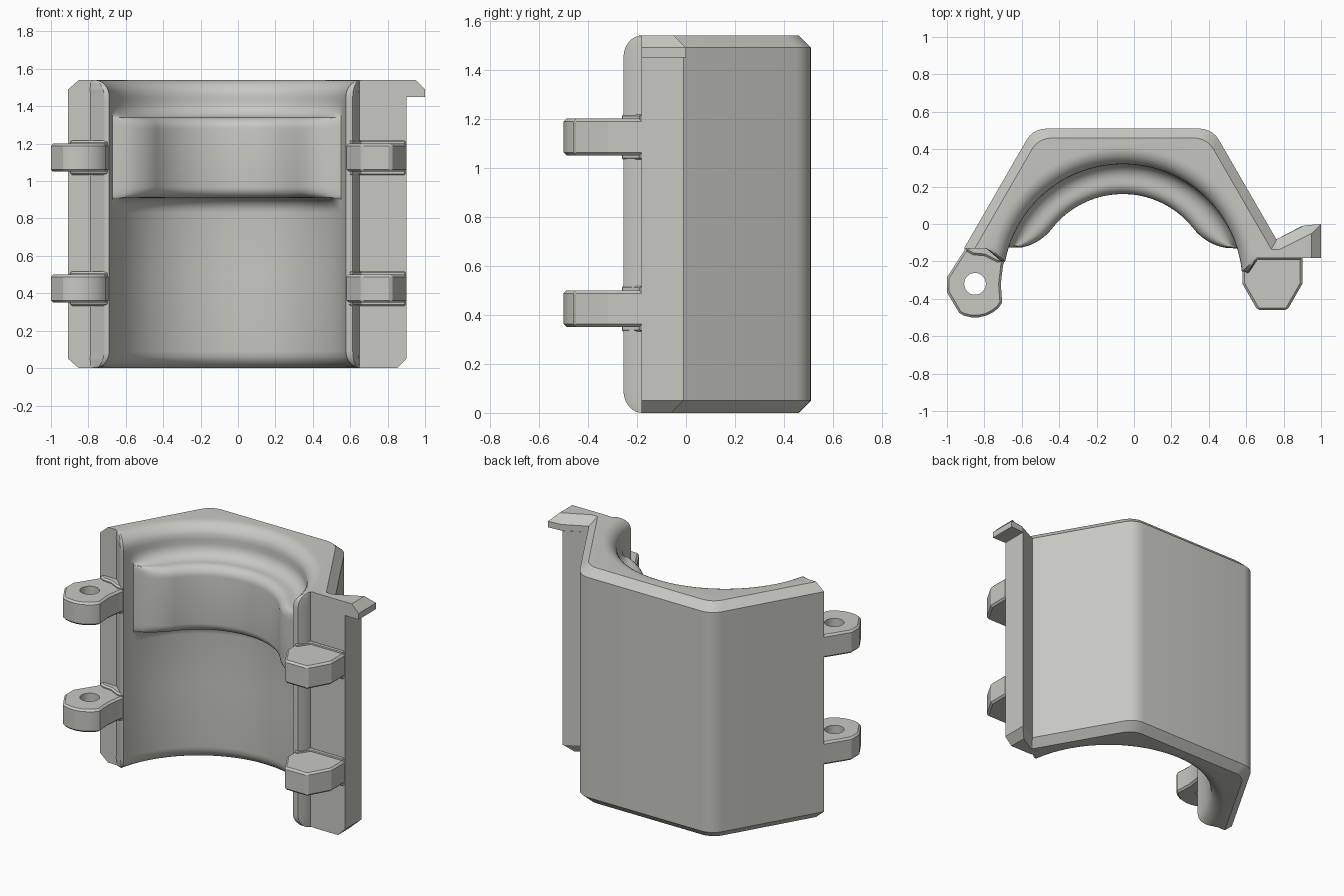
import bpy, bmesh, math
from math import sin, cos, asin, pi, radians, sqrt

if "Cube" in bpy.data.objects:
    bpy.data.objects.remove(bpy.data.objects["Cube"])

grey = bpy.data.materials.new("warm_grey")
grey.diffuse_color = (0.58, 0.58, 0.54, 1)
grey.use_nodes = True
grey.node_tree.nodes["Principled BSDF"].inputs["Base Color"].default_value = grey.diffuse_color

CX, CY = -0.06, -0.32          # bore axis
BORE, APOTHEM, H = 0.64, 0.83, 1.54
FILLET, CHAMFER = 0.09, 0.05


def loft(name, sections):
    """Solid through closed sections of equal point count: [(z, [(x, y)...])]"""
    bm = bmesh.new()
    rings = []
    for z, pts in sections:
        zs = z if isinstance(z, list) else [z] * len(pts)
        rings.append([bm.verts.new((x, y, zz)) for (x, y), zz in zip(pts, zs)])
    n = len(rings[0])
    for a, b in zip(rings, rings[1:]):
        for i in range(n):
            j = (i + 1) % n
            bm.faces.new((a[i], a[j], b[j], b[i]))
    bm.faces.new(rings[0][::-1])
    bm.faces.new(rings[-1])
    bmesh.ops.remove_doubles(bm, verts=bm.verts, dist=1e-5)
    bmesh.ops.recalc_face_normals(bm, faces=bm.faces)
    me = bpy.data.meshes.new(name)
    bm.to_mesh(me)
    bm.free()
    me.materials.append(grey)
    ob = bpy.data.objects.new(name, me)
    bpy.context.collection.objects.link(ob)
    return ob


def activate(ob):
    bpy.ops.object.select_all(action='DESELECT')
    ob.select_set(True)
    bpy.context.view_layer.objects.active = ob


def smooth(ob, angle=28):
    activate(ob)
    bpy.ops.object.shade_smooth_by_angle(angle=radians(angle))


def prism(name, pts, z0, z1, bevel):
    ob = loft(name, [(z0, pts), (z1, pts)])
    activate(ob)
    m = ob.modifiers.new("bevel", 'BEVEL')
    m.width, m.segments, m.limit_method, m.angle_limit = bevel, 1, 'ANGLE', radians(50)
    bpy.ops.object.modifier_apply(modifier=m.name)
    return ob


# --- shell: half-hexagon outside, filleted bore with an inner rib ---
def section(z, rib):
    edge = min(z, H - z)
    c = max(0, CHAMFER - edge)
    t = max(0, FILLET - edge)
    r = BORE + FILLET - sqrt(FILLET ** 2 - t ** 2)
    grow = r - BORE
    a = APOTHEM - c
    # bore arc, right lip to left lip
    a0 = asin((-0.255 + 0.85 * grow - CY) / r)
    a1 = pi - asin((-0.20 + 0.75 * grow - CY) / r)
    pts, N = [], 72
    for i in range(N + 1):
        th = a0 + (a1 - a0) * i / N
        end = math.degrees(min(th, pi - th))
        u = min(1, max(0, (end - 18) / 20))
        rr = r - rib * sqrt(1 - (1 - u) ** 2)
        pts.append((CX + rr * cos(th), CY + rr * sin(th)))
    right, left = pts[0], pts[-1]

    def side(y):               # half width of the hexagon at height y
        return a / sqrt(3) + (CY + a - y) / sqrt(3)
    # left end, rounded into the bore
    q = CX - side(-0.13)
    pts.append((left[0] + 0.12 * (q - left[0]), left[1] + 0.004))
    pts.append((left[0] + 0.27 * (q - left[0]), 0.5 * (left[1] - 0.13)))
    pts.append((left[0] + 0.45 * (q - left[0]), -0.13))
    pts.append((q, -0.13))
    # softened hexagon corners
    R = 0.12
    k = (a - R) * 2 / sqrt(3)
    for base, s in ((150, -1), (90, 1)):
        for i in range(6):
            ang = radians(base - 60 * i / 5)
            pts.append((CX + s * k / 2 + R * cos(ang), CY + a - R + R * sin(ang)))
    # right end with a small projecting lip
    pts.append((CX + side(-0.18), -0.18))
    xo = max(0.65, right[0] + 0.006)
    w = xo - right[0]
    pts += [(xo, -0.178), (xo - 0.1 * w, 0.45 * right[1] - 0.55 * 0.18),
            (xo - 0.5 * w, right[1])]
    return z, pts


levels = [(0.05, 0), (H - 0.05, 0), (0.5, 0)]
for i in range(9):
    f = FILLET * (1 - sin(pi / 2 * i / 8))
    f = FILLET * (1 - cos(pi / 2 * i / 8)) if i else 0
    levels += [(f, 0), (H - f, 0)]
mid = 1.125
for i in range(7):
    g = pi / 2 * i / 6
    lo, hi = (0.295 - 0.08 * sin(g), 0.08 - 0.08 * cos(g)), (0.155 + 0.06 * cos(g), 0.10 + 0.06 * sin(g))
    for d, h in (lo, hi):
        levels += [(mid - d, h), (mid + d, h)]


def order(l):
    # on the flat rib shoulders the height decides the order
    z, h = l
    return (round(z, 4), h if z < mid else -h)


shell = loft("shell", [section(z, h) for z, h in sorted(levels, key=order)])
smooth(shell)


# --- side flange with a thumb tab at its top ---
def flange_section(z, X, yX, kx, ky, mx, my):
    return z, [(0.69, -0.181), (X, -0.181), (X, yX), (mx, my), (kx, ky), (0.69, ky)]


full = (0.90, -0.01, 0.755, -0.085, 0.89, -0.015)
tab = (1.00, 0.0, 0.755, -0.085, 0.91, -0.008)
loft("side_flange", [
    flange_section(0.0, 0.85, -0.06, 0.74, -0.125, 0.84, -0.068),
    flange_section(0.05, *full),
    flange_section(1.45, *full),
    flange_section(1.4501, *tab),
    flange_section(1.49, *tab),
    flange_section(H, 0.95, -0.05, 0.78, -0.135, 0.92, -0.065)])

# --- hinge knuckles on the left, latch hooks on the right ---
HX, HY = -0.85, -0.32
knuckle = [(-0.88, -0.10), (-0.90, -0.13), (-1.0, -0.285), (-1.0, -0.365), (-0.935, -0.475)]
knuckle += [(HX + 0.18 * cos(radians(d)), HY + 0.18 * sin(radians(d)))
            for d in range(250, 316, 13)]
knuckle += [(-0.705, -0.42), (-0.712, -0.32), (-0.70, -0.22), (-0.68, -0.17), (-0.72, -0.10)]
hook = [(0.60, -0.16), (0.58, -0.22), (0.58, -0.32), (0.66, -0.46),
        (0.82, -0.46), (0.90, -0.32), (0.90, -0.17)]
left_root = [(-0.87, -0.11), (-0.905, -0.14), (-0.86, -0.165), (-0.80, -0.17),
             (-0.73, -0.205), (-0.69, -0.2), (-0.72, -0.12)]
right_root = [(0.60, -0.17), (0.585, -0.25), (0.61, -0.265), (0.66, -0.19), (0.895, -0.19), (0.895, -0.16)]

for tag, z in (("lower", 0.35), ("upper", 1.05)):
    k = prism(tag + "_hinge_knuckle", knuckle, z, z + 0.15, 0.012)
    bpy.ops.mesh.primitive_cylinder_add(vertices=32, radius=0.058, depth=0.4,
                                        location=(HX, HY, z + 0.075))
    pin = bpy.context.object
    pin.name = "pin_cutter"
    pin.hide_render = True
    activate(k)
    m = k.modifiers.new("pin_hole", 'BOOLEAN')
    m.operation, m.object, m.solver = 'DIFFERENCE', pin, 'EXACT'
    bpy.ops.object.modifier_apply(modifier=m.name)
    bpy.data.objects.remove(pin)
    smooth(k, 25)
    prism(tag + "_latch_hook", hook, z, z + 0.15, 0.012)
    prism(tag + "_hinge_root", left_root, z - 0.017, z + 0.167, 0.01)
    prism(tag + "_latch_root", right_root, z - 0.017, z + 0.167, 0.006)
